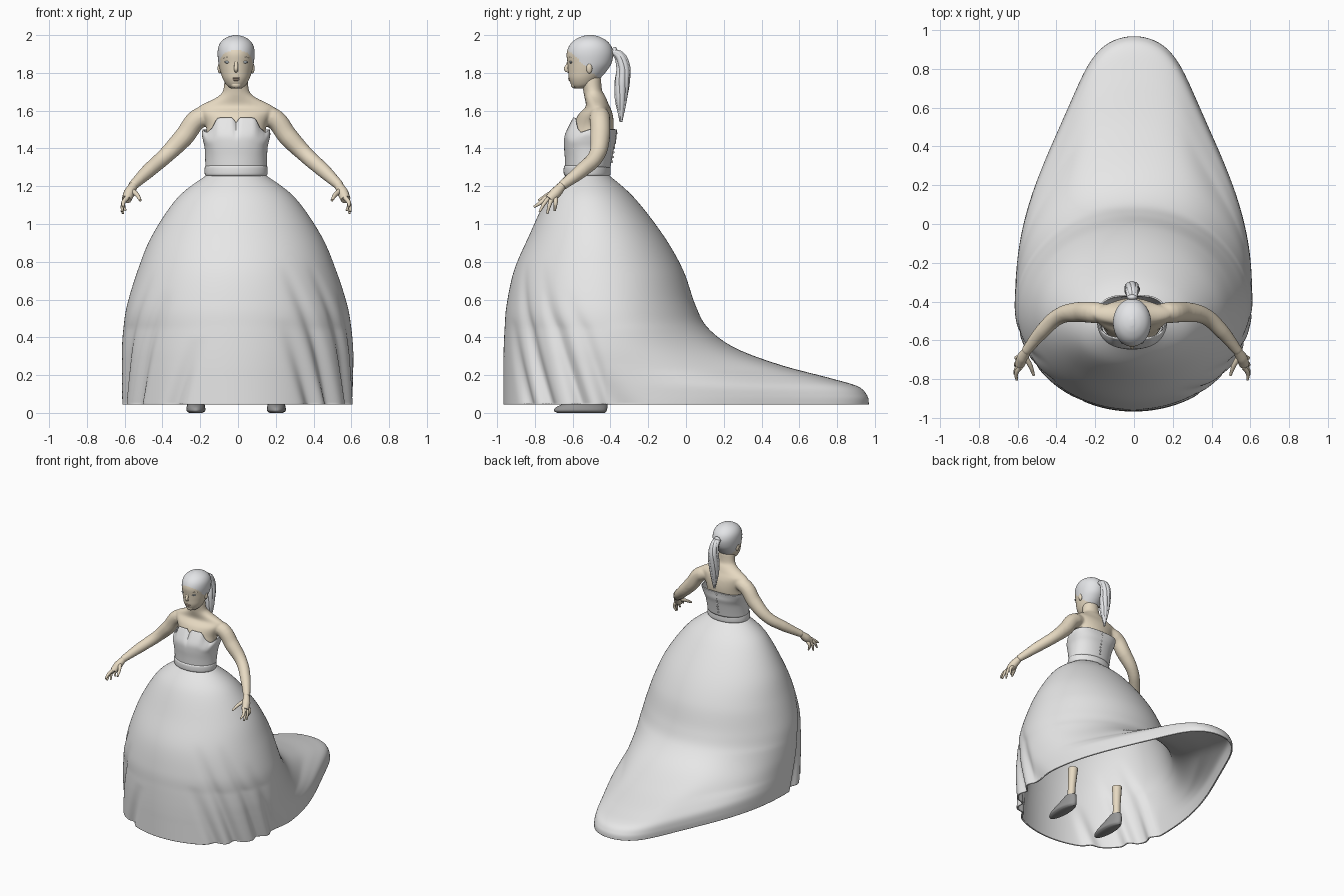
import bpy, bmesh, math
from mathutils import Vector

if "Cube" in bpy.data.objects:
    bpy.data.objects.remove(bpy.data.objects["Cube"])

BODY_X = -0.01  # the figure stands slightly off the skirt's centre


def material(name, color):
    m = bpy.data.materials.new(name)
    m.use_nodes = True
    m.diffuse_color = (*color, 1)
    m.node_tree.nodes["Principled BSDF"].inputs["Base Color"].default_value = (*color, 1)
    return m


FABRIC = material("pale grey fabric", (0.8, 0.8, 0.8))
SKIN = material("warm skin", (0.8, 0.7, 0.54))
HAIR = material("silver hair", (0.78, 0.79, 0.81))
SHOE = material("dark grey leather", (0.3, 0.3, 0.3))
EYE = material("blue grey eye", (0.45, 0.5, 0.53))
LIP = material("lip", (0.68, 0.52, 0.4))


def finish(obj):
    bpy.ops.object.select_all(action='DESELECT')
    obj.select_set(True)
    bpy.context.view_layer.objects.active = obj
    if obj.type == 'CURVE':
        bpy.ops.object.convert(target='MESH')
    bpy.ops.object.shade_smooth_by_angle(angle=math.radians(45))
    return bpy.context.object


def smooth_keys(keys, steps):
    """Catmull-Rom interpolation of section keys."""
    rows = []
    for i in range(len(keys) - 1):
        p = [keys[min(max(i + k, 0), len(keys) - 1)] for k in (-1, 0, 1, 2)]
        for s in range(steps):
            t = s / steps
            rows.append([b + 0.5 * t * (c - a + t * (2 * a - 5 * b + 4 * c - d + t * (3 * (b - c) + d - a)))
                         for a, b, c, d in zip(*p)])
    return rows + [list(keys[-1])]


def loft(name, keys, mats, n=48, steps=4, cx=BODY_X, warp=None, cap=True, thick=0):
    """Stack rings given as (z, half width, front y, back y); angle 0 is the front."""
    bm = bmesh.new()
    rings = []
    for z, hw, front, back in smooth_keys(keys, steps):
        mid = min((front + back) / 2, -0.42)
        train = min(max(back / 0.6, 0), 1)
        ring = []
        for i in range(n):
            a = 2 * math.pi * i / n
            s, c = math.sin(a), math.cos(a)
            t = max(0, -c)
            x = hw * s * (1 - train * t ** 3 * (1 - t * t))
            y = mid + (front - mid) * c if c >= 0 else mid + (back - mid) * t
            co = Vector((x, y, z))
            if warp:
                co = warp(co, a if a <= math.pi else a - 2 * math.pi)
            ring.append(bm.verts.new(co + Vector((cx, 0, 0))))
        rings.append(ring)
    for low, high in zip(rings, rings[1:]):
        for i in range(n):
            j = (i + 1) % n
            bm.faces.new((low[i], low[j], high[j], high[i]))
    if cap:
        bm.faces.new(rings[0])
        bm.faces.new(rings[-1])
    bmesh.ops.recalc_face_normals(bm, faces=bm.faces)
    mesh = bpy.data.meshes.new(name)
    bm.to_mesh(mesh)
    bm.free()
    obj = bpy.data.objects.new(name, mesh)
    bpy.context.collection.objects.link(obj)
    for m in mats:
        mesh.materials.append(m)
    if thick:
        mod = obj.modifiers.new("thickness", 'SOLIDIFY')
        mod.thickness, mod.offset = thick, -1
    return finish(obj)


def tube(name, points, mat, caps=True, res=4):
    """Round tube through (x, y, z, radius) points."""
    cu = bpy.data.curves.new(name, 'CURVE')
    cu.dimensions = '3D'
    cu.bevel_depth, cu.bevel_resolution = 1, res
    cu.use_fill_caps, cu.resolution_u = caps, 6
    sp = cu.splines.new('BEZIER')
    sp.bezier_points.add(len(points) - 1)
    for bp, (x, y, z, r) in zip(sp.bezier_points, points):
        bp.co, bp.radius = (x + BODY_X, y, z), r
        bp.handle_left_type = bp.handle_right_type = 'AUTO'
    obj = bpy.data.objects.new(name, cu)
    bpy.context.collection.objects.link(obj)
    cu.materials.append(mat)
    return finish(obj)


def ball(name, loc, size, mat):
    x, y, z = loc
    bpy.ops.mesh.primitive_uv_sphere_add(segments=20, ring_count=12, location=(x + BODY_X, y, z))
    obj = bpy.context.object
    obj.name, obj.scale = name, size
    obj.data.materials.append(mat)
    return finish(obj)


# Skirt with train; slanted creases (angle, depth, height) deepen toward the hem
FOLDS = [(40, .06, .45), (55, .08, .75), (75, .07, .75), (91, .05, .6),
         (-33, .05, .35), (-62, .07, .6), (-82, .06, .7)]


def crease(co, a):
    deg = math.degrees(a)
    dent = 0
    for centre, depth, height in FOLDS:
        at = centre - math.copysign(36 * (co.z - 0.05), centre)
        fade = max(0, 1 - (co.z - 0.05) / height)
        dent += depth * fade * math.exp(-((deg - at) / 4.5) ** 2)
    lean = BODY_X * max(0, co.z - 0.05) / 1.2
    return Vector((co.x * (1 - dent) + lean, -0.42 + (co.y + 0.42) * (1 - dent), co.z))


loft("skirt", [(1.26, .155, -.635, -.41), (1.14, .31, -.735, -.275), (.94, .447, -.83, -.12),
               (.755, .525, -.91, -.015), (.57, .583, -.95, .05), (.45, .603, -.96, .116),
               (.344, .612, -.965, .26), (.254, .613, -.967, .5), (.185, .613, -.967, .76),
               (.14, .613, -.967, .91), (.09, .613, -.967, .96), (.045, .613, -.967, .968)],
     [FABRIC], n=260, steps=7, cx=0, warp=crease, cap=False, thick=0.01)

# Waistband
loft("waistband", [(1.255, .16, -.64, -.405), (1.265, .166, -.647, -.4),
                   (1.3, .166, -.647, -.4), (1.31, .16, -.64, -.405)], [FABRIC])

# Strapless bodice with scalloped neckline and a squarer section toward the top
NECKLINE = [(0, 1.535), (.11, 1.565), (.55, 1.562), (.7, 1.51), (.9, 1.485), (1.3, 1.5), (3.2, 1.5)]


def scallop(co, a):
    d = abs(a)
    u = (co.z - 1.3) / 0.27
    square = 1 + 0.1 * u * math.sin(2 * a) ** 2
    co.x *= square
    co.y = -0.505 + (co.y + 0.505) * square
    for (a0, z0), (a1, z1) in zip(NECKLINE, NECKLINE[1:]):
        if a0 <= d <= a1:
            top = z0 + (z1 - z0) * (d - a0) / (a1 - a0)
            co.z += (top - 1.57) * u ** 2
            break
    return co


loft("bodice", [(1.3, .163, -.64, -.4), (1.36, .164, -.642, -.39), (1.42, .167, -.646, -.38),
                (1.47, .175, -.643, -.37), (1.52, .181, -.622, -.368), (1.57, .178, -.597, -.365)],
     [FABRIC], n=96, warp=scallop, cap=False, thick=0.008)
for k in range(7):
    ball("back_button", (0, -.392 + .0038 * k, 1.33 + .025 * k), (.007, .006, .007), FABRIC)

# Torso and neck
torso = loft("torso_and_arms", [(1.28, .145, -.62, -.42), (1.45, .155, -.615, -.39), (1.52, .16, -.595, -.382),
                                (1.58, .185, -.57, -.388), (1.615, .2, -.535, -.4), (1.635, .175, -.53, -.41),
                                (1.66, .122, -.535, -.42), (1.682, .087, -.54, -.43), (1.71, .068, -.545, -.445),
                                (1.78, .061, -.56, -.45)], [SKIN])

# Head, with the hair as the faces above a sloping hairline
head = loft("head", [(1.717, .025, -.585, -.55), (1.735, .05, -.606, -.49), (1.77, .071, -.62, -.455),
                     (1.81, .084, -.624, -.42), (1.85, .093, -.627, -.395), (1.9, .098, -.632, -.385),
                     (1.94, .093, -.62, -.395), (1.97, .075, -.595, -.42), (1.99, .045, -.56, -.455),
                     (2.0, .01, -.525, -.49)], [SKIN, HAIR], n=64, steps=6)
for f in head.data.polygons:
    f.material_index = int(f.center.z > 1.925 - 0.92 * (f.center.y + 0.63))

# Face
tube("nose", [(0, -.616, 1.87, .009), (0, -.626, 1.84, .01), (0, -.635, 1.82, .011), (0, -.618, 1.808, .009)], SKIN)
ball("upper_lip", (0, -.615, 1.772), (.022, .009, .005), LIP)
ball("lower_lip", (0, -.614, 1.763), (.018, .009, .006), LIP)
ball("chin", (0, -.592, 1.738), (.028, .018, .02), SKIN)

arms = []
for side, label in ((1, "left"), (-1, "right")):
    def part(name):
        return label + "_" + name

    def path(points):
        return [(side * x, y, z, r) for x, y, z, r in points]

    ball(part("eye"), (side * .044, -.609, 1.857), (.018, .009, .007), EYE)
    tube(part("eyebrow"), path([(.022, -.622, 1.877, .003), (.045, -.614, 1.884, .004),
                                (.068, -.594, 1.878, .002)]), SKIN)
    ball(part("ear"), (side * .086, -.512, 1.825), (.012, .016, .028), SKIN)

    # Arm and hand
    arms.append(tube(part("arm"), path([(.06, -.46, 1.565, .03), (.185, -.457, 1.566, .055),
                                        (.28, -.455, 1.457, .053), (.375, -.475, 1.36, .043),
                                        (.46, -.55, 1.285, .039), (.55, -.66, 1.2, .026)]), SKIN, res=6))
    tube(part("palm"), path([(.54, -.65, 1.21, .022), (.565, -.69, 1.165, .03), (.58, -.725, 1.13, .026)]), SKIN)
    for tip in ((.595, -.805, 1.09), (.605, -.775, 1.065), (.6, -.735, 1.055), (.585, -.695, 1.07)):
        spread = (tip[1] + .75) * .45
        tube(part("finger"), path([(.577, -.715 + spread, 1.14, .013), (.597, (tip[1] - .71 + spread) / 2, 1.113, .011),
                                   (*tip, .006)]), SKIN, res=3)
    tube(part("thumb"), path([(.555, -.68, 1.18, .015), (.525, -.73, 1.155, .012), (.507, -.78, 1.125, .007)]), SKIN)

    # Lower leg and shoe
    tube(part("leg"), path([(.215, -.465, .05, .028), (.212, -.46, .16, .028), (.207, -.45, .32, .036)]),
         SKIN, caps=False)
    loft(part("shoe"), [(0, .035, -.68, -.43), (.012, .05, -.7, -.42), (.035, .048, -.68, -.415),
                        (.065, .042, -.6, -.415), (.095, .034, -.53, -.42)], [SHOE], n=32, cx=side * .213 + BODY_X)

# Fuse arms and torso into one smooth skin
bpy.ops.object.select_all(action='DESELECT')
for obj in arms + [torso]:
    obj.select_set(True)
bpy.context.view_layer.objects.active = torso
bpy.ops.object.join()
fuse = torso.modifiers.new("fuse", 'REMESH')
fuse.mode, fuse.voxel_size, fuse.use_smooth_shade = 'VOXEL', 0.007, True
relax = torso.modifiers.new("relax", 'SMOOTH')
relax.factor, relax.iterations = 0.5, 10

# Ponytail made of a bundle of locks
tail = [(-.4, 1.912, .024), (-.362, 1.902, .03), (-.334, 1.84, .037),
        (-.338, 1.75, .041), (-.344, 1.66, .033), (-.345, 1.54, .008)]
for k in range(7):
    a = 2 * math.pi * k / 7
    tube("ponytail_lock", [(.5 * r * math.cos(a + i * .3), y + .5 * r * math.sin(a + i * .3),
                            z + .012 * (k % 3) * (i > 4), .52 * r) for i, (y, z, r) in enumerate(tail)], HAIR, res=3)
ball("hair_tie", (0, -.378, 1.912), (.026, .016, .026), HAIR)
